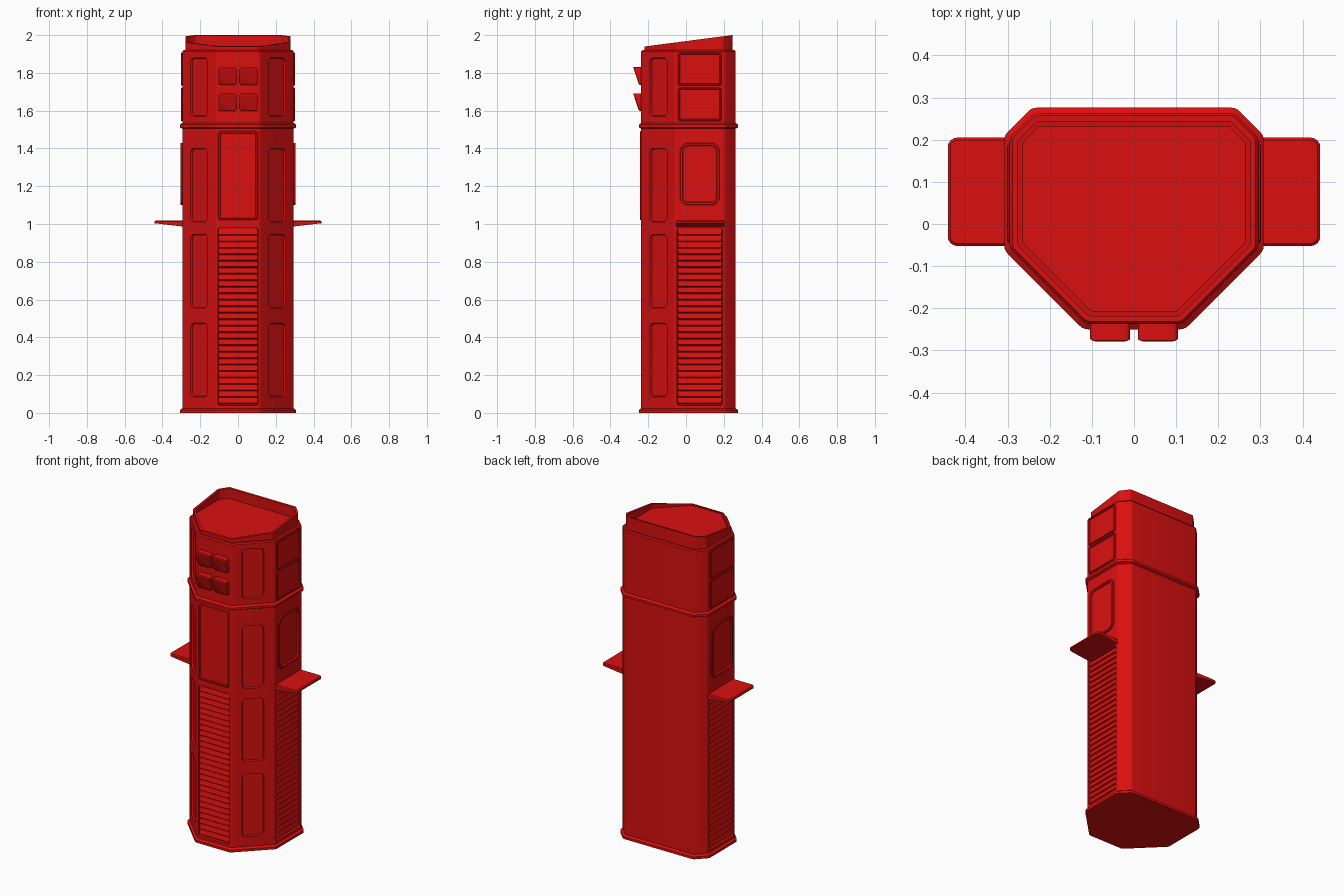
import bpy, bmesh, math
from mathutils import Vector, Matrix

if "Cube" in bpy.data.objects:
    bpy.data.objects.remove(bpy.data.objects["Cube"])

red = bpy.data.materials.new("red_paint")
red.diffuse_color = (0.7, 0.005, 0.005, 1)
red.use_nodes = True
red.node_tree.nodes["Principled BSDF"].inputs["Base Color"].default_value = red.diffuse_color


def loft(name, rings, m=Matrix()):
    """Closed solid through rings of equal point count."""
    bm = bmesh.new()
    vs = [[bm.verts.new(m @ Vector(p)) for p in r] for r in rings]
    n = len(rings[0])
    for a, b in zip(vs, vs[1:]):
        for i in range(n):
            j = (i + 1) % n
            bm.faces.new((a[i], a[j], b[j], b[i]))
    bm.faces.new(vs[0][::-1])
    bm.faces.new(vs[-1])
    bmesh.ops.recalc_face_normals(bm, faces=bm.faces)
    me = bpy.data.meshes.new(name)
    bm.to_mesh(me)
    bm.free()
    me.materials.append(red)
    ob = bpy.data.objects.new(name, me)
    bpy.context.collection.objects.link(ob)
    return ob


def rounded(pts, r, seg=4):
    """Round the corners of a convex polygon."""
    out = []
    for i, p in enumerate(pts):
        p = Vector(p)
        a = (Vector(pts[i - 1]) - p).normalized()
        b = (Vector(pts[(i + 1) % len(pts)]) - p).normalized()
        half = a.angle(b) / 2
        s, e = p + a * r / math.tan(half), p + b * r / math.tan(half)
        c = p + (a + b).normalized() * r / math.sin(half)
        for k in range(seg + 1):
            d = (s - c).lerp(e - c, k / seg)
            out.append(c + d.normalized() * r)
    return out


def rect(x0, x1, y0, y1, inset, r):
    x0, x1, y0, y1 = x0 + inset, x1 - inset, y0 + inset, y1 - inset
    return rounded([(x0, y0), (x1, y0), (x1, y1), (x0, y1)], max(r - inset, 0.003))


def side(deg, x, y):
    """Local frame on a wall: u along it, v up, n outward."""
    a = math.radians(deg)
    n = Vector((math.cos(a), math.sin(a), 0))
    u = Vector((0, 0, 1)).cross(n)
    m = Matrix((u, (0, 0, 1), n)).transposed().to_4x4()
    return Matrix.Translation((x, y, 0)) @ m


FRONT = side(-90, 0, -0.237)
RIGHT, LEFT = side(0, 0.295, 0.0725), side(180, -0.295, 0.0725)
DIAG_R, DIAG_L = side(-45, 0.206, -0.146), side(-135, -0.206, -0.146)

# Tower body, lofted upward from the eight-sided plan
PLAN = [(0.115, -0.237), (0.295, -0.057), (0.295, 0.205), (0.237, 0.263),
        (-0.237, 0.263), (-0.295, 0.205), (-0.295, -0.057), (-0.115, -0.237)]


def plan(d):
    pts = []
    for i, p in enumerate(PLAN):
        p = Vector(p)
        e1, e2 = p - Vector(PLAN[i - 1]), Vector(PLAN[(i + 1) % 8]) - p
        n1, n2 = Vector((e1.y, -e1.x)).normalized(), Vector((e2.y, -e2.x)).normalized()
        pts.append(p + d * (n1 + n2) / (1 + n1.dot(n2)))
    return rounded(pts, 0.02 + d / 2, 3)


def slant(y):
    return 1.94 + (y + 0.217) * 0.13


levels = [(0.013, 0), (0.013, 0.015), (0, 0.024), (0, 1.505), (0.013, 1.512),
          (0.013, 1.526), (0, 1.535), (0, 1.913), (-0.006, 1.92), (-0.018, 1.92),
          (-0.018, None), (-0.031, None), (-0.031, 1.935)]
body = loft("tower_body", [[(p.x, p.y, slant(p.y) if z is None else z) for p in plan(d)]
                           for d, z in levels])


def recess(m, w, z0, z1, depth, r, slope):
    """Cut a pocket with sloping walls into the body."""
    steps = [(-slope, depth), (slope, -depth)]
    c = loft("cutter", [[(p.x, p.y, n) for p in rect(-w, w, z0, z1, i, r)] for i, n in steps], m)
    c.hide_render = True
    mod = body.modifiers.new("recess", 'BOOLEAN')
    mod.operation, mod.object, mod.solver = 'DIFFERENCE', c, 'EXACT'
    bpy.context.view_layer.objects.active = body
    bpy.ops.object.modifier_apply(modifier=mod.name)
    bpy.data.objects.remove(c)


# Recessed panels on the front diagonals
for m in (DIAG_R, DIAG_L):
    for z0, z1 in ((0.085, 0.475), (0.555, 0.945), (1.01, 1.40), (1.57, 1.88)):
        recess(m, 0.063, z0, z1, 0.01, 0.022, 0.004)


def louver(name, m, w):
    """Pocket filled with downward-facing slats."""
    z0, z1, count = 0.04, 0.98, 27
    recess(m, w, z0, z1, 0.014, 0.01, 0.002)
    step = (z1 - z0 - 0.012) / count
    prof = [(z0 + 0.006, -0.02)]
    for i in range(count):
        z = z0 + 0.006 + i * step
        prof += [(z + 0.001, -0.012), (z + 0.006, -0.002), (z + step, -0.009)]
    prof.append((z1 - 0.006, -0.02))
    loft(name, [[(u, z, n) for z, n in prof] for u in (-w + 0.004, w - 0.004)], m)


louver("front_louver", FRONT, 0.106)
louver("right_louver", RIGHT, 0.12)
louver("left_louver", LEFT, 0.12)


def frame(name, m, w, z0, z1, r, border=0.01, height=0.007):
    """Raised panel with a border and sunken centre."""
    steps = [(0, -0.005), (0, height - 0.003), (0.003, height), (border, height),
             (border + 0.003, 0.001)]
    loft(name, [[(p.x, p.y, n) for p in rect(-w, w, z0, z1, i, r)] for i, n in steps], m)


# Screens and upper side panels
frame("front_screen", FRONT, 0.105, 1.02, 1.492, 0.012)
for tag, m in (("right", RIGHT), ("left", LEFT)):
    frame(tag + "_screen", m, 0.105, 1.10, 1.43, 0.045, 0.013, 0.01)
    frame(tag + "_lower_panel", m, 0.116, 1.545, 1.722, 0.014, 0.008)
    frame(tag + "_upper_panel", m, 0.116, 1.732, 1.908, 0.014, 0.008)

# Tilted lamp blocks on the front
for x0 in (-0.104, 0.009):
    for z0 in (1.598, 1.737):
        z1 = z0 + 0.094
        rings = []
        for i, base in ((0, None), (0, -0.003), (0.005, 0)):
            rings.append([(p.x, p.y, -0.005 if base is None else
                           base + 0.012 + 0.031 * (p.y - z0) / (z1 - z0))
                          for p in rect(x0, x0 + 0.095, z0, z1, i, 0.012)])
        loft("lamp_block", rings, FRONT)

# Side shelves, thinner towards the tip
for tag, s in (("right", 1), ("left", -1)):
    edge = rect(0.27, 0.442, -0.052, 0.205, 0, 0.022)
    top = rect(0.27, 0.442, -0.052, 0.205, 0.006, 0.022)
    under = [(s * p.x, p.y, 0.984 + 0.02 * (p.x - 0.27) / 0.172) for p in edge]
    loft(tag + "_shelf", [under, [(s * p.x, p.y, 1.013) for p in edge],
                          [(s * p.x, p.y, 1.018) for p in top]])

# Smooth the rounded corners, keep edges sharp
bpy.ops.object.select_all(action='DESELECT')
for ob in bpy.context.collection.objects:
    ob.select_set(True)
bpy.context.view_layer.objects.active = body
bpy.ops.object.shade_smooth_by_angle(angle=math.radians(25))
